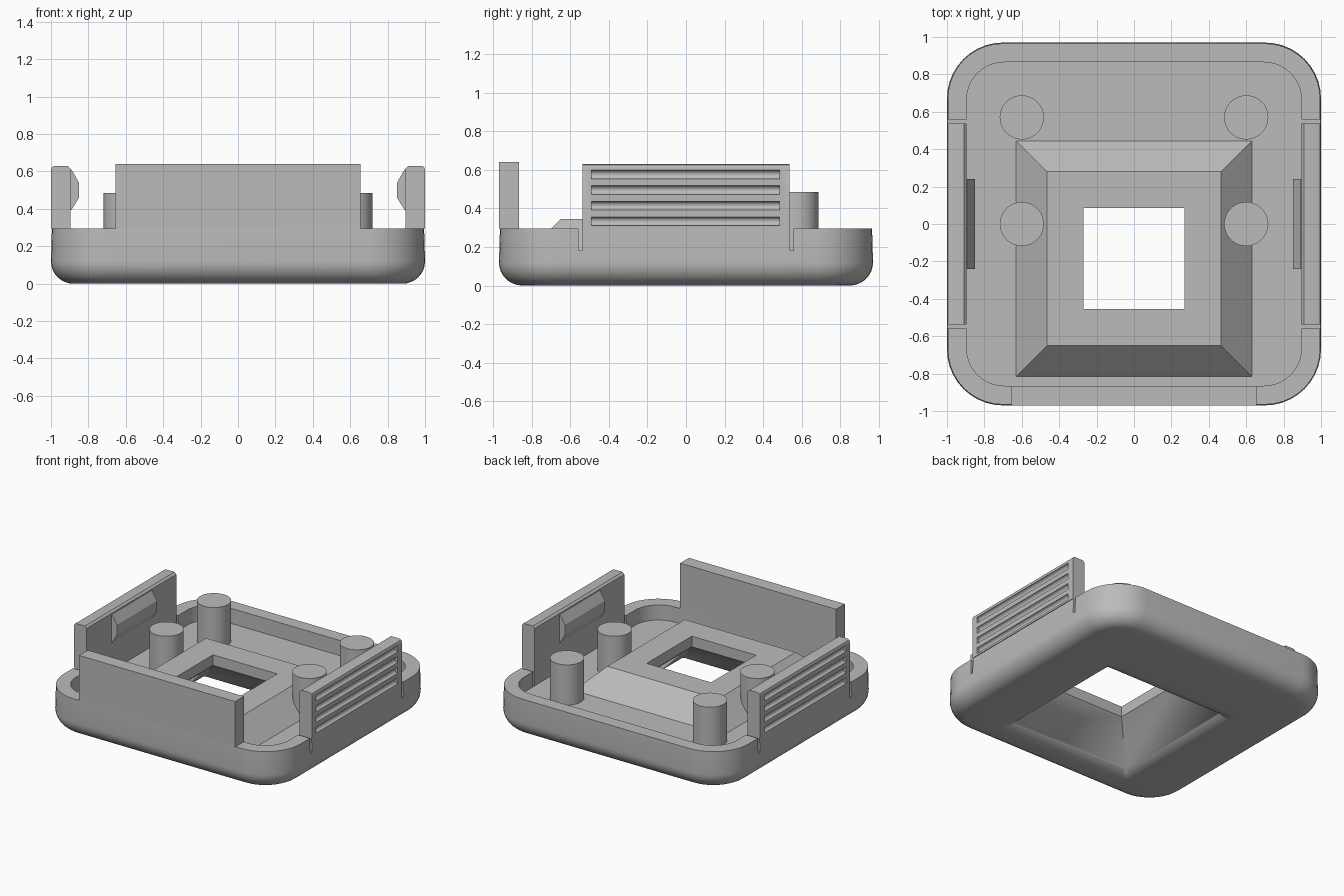
import bpy, bmesh, math
from mathutils import Matrix

cube = bpy.data.objects.get("Cube")
if cube:
    bpy.data.objects.remove(cube, do_unlink=True)

grey = bpy.data.materials.new("mid_grey")
grey.use_nodes = True
COLOUR = (0.5, 0.5, 0.5, 1)
grey.diffuse_color = COLOUR
grey.node_tree.nodes["Principled BSDF"].inputs["Base Color"].default_value = COLOUR

RIM, FLOOR, HOLE_Y = 0.295, 0.18, -0.185


def make_object(name, bm):
    bmesh.ops.recalc_face_normals(bm, faces=bm.faces)
    mesh = bpy.data.meshes.new(name)
    bm.to_mesh(mesh)
    bm.free()
    mesh.materials.append(grey)
    obj = bpy.data.objects.new(name, mesh)
    bpy.context.collection.objects.link(obj)
    return obj


def activate(obj):
    bpy.ops.object.select_all(action='DESELECT')
    obj.select_set(True)
    bpy.context.view_layer.objects.active = obj


def smooth(obj):
    activate(obj)
    bpy.ops.object.shade_smooth_by_angle(angle=math.radians(30))


def cut(obj, cutter):
    activate(obj)
    mod = obj.modifiers.new("cut", 'BOOLEAN')
    mod.operation, mod.solver, mod.object = 'DIFFERENCE', 'EXACT', cutter
    bpy.ops.object.modifier_apply(modifier=mod.name)
    bpy.data.objects.remove(cutter, do_unlink=True)


def add_box(bm, x, y, z):
    """Box between (low, high) pairs on each axis."""
    size = Matrix.Diagonal((x[1] - x[0], y[1] - y[0], z[1] - z[0], 1))
    centre = Matrix.Translation((sum(x) / 2, sum(y) / 2, sum(z) / 2))
    bmesh.ops.create_cube(bm, size=1, matrix=centre @ size)


def add_rod(bm, radius, length, matrix, sides):
    bmesh.ops.create_cone(bm, cap_ends=True, segments=sides, radius1=radius,
                          radius2=radius, depth=length, matrix=matrix)


def prism(name, profile, half_length):
    """Extrude an x-z profile along y."""
    bm = bmesh.new()
    face = bm.faces.new([bm.verts.new((x, -half_length, z)) for x, z in profile])
    new = bmesh.ops.extrude_face_region(bm, geom=[face])["geom"]
    bmesh.ops.translate(bm, vec=(0, 2 * half_length, 0),
                        verts=[v for v in new if isinstance(v, bmesh.types.BMVert)])
    return make_object(name, bm)


def ring(bm, hx, hy, radius, z, cy=0, steps=10):
    """Rounded rectangle of vertices; radius 0 gives square corners."""
    verts = []
    for i, (sx, sy) in enumerate(((1, 1), (-1, 1), (-1, -1), (1, -1))):
        for k in range(steps + 1):
            a = (i + k / steps) * math.pi / 2
            verts.append(bm.verts.new((sx * (hx - radius) + radius * math.cos(a),
                                       cy + sy * (hy - radius) + radius * math.sin(a), z)))
    return verts


# Tray: one closed loft over the outer wall, rim, floor, raised frame and funnel
bm = bmesh.new()
rings = []
FILLET, STEPS = 0.12, 8
for k in range(STEPS + 1):
    a = k / STEPS * math.pi / 2
    inset = FILLET * (1 - math.sin(a))
    rings.append(ring(bm, 1 - inset, 0.97 - inset, 0.3 - inset, FILLET * (1 - math.cos(a))))
rings += [ring(bm, 0.995, 0.965, 0.295, RIM),
          ring(bm, 0.895, 0.865, 0.2, RIM),
          ring(bm, 0.895, 0.865, 0.2, FLOOR)]
for half, z in ((0.63, FLOOR), (0.465, 0.345), (0.27, 0.345), (0.27, 0.265)):
    rings.append(ring(bm, half, half, 0, z, HOLE_Y))
# Rounded lip where the 45 degree funnel meets the underside
LIP = 0.14
for k in range(STEPS + 1):
    a = math.radians(45) * (1 - k / STEPS)
    half = 0.595 - LIP * math.sin(a)
    rings.append(ring(bm, half, half, 0.08 * k / STEPS, LIP * (1 - math.cos(a)), HOLE_Y))
for lower, upper in zip(rings, rings[1:] + rings[:1]):
    for i in range(len(lower)):
        j = (i + 1) % len(lower)
        bm.faces.new((lower[i], lower[j], upper[j], upper[i]))
bmesh.ops.remove_doubles(bm, verts=bm.verts, dist=0.0001)
tray = make_object("tray", bm)

# Relief slots beside each side clip
bm = bmesh.new()
for sx in (-1, 1):
    for sy in (-1, 1):
        add_box(bm, sorted((sx * 0.88, sx * 1.05)), sorted((sy * 0.538, sy * 0.558)),
                (FLOOR + 0.001, 0.7))
cut(tray, make_object("slot_cutter", bm))
smooth(tray)

# Tall front panel
bm = bmesh.new()
add_box(bm, (-0.655, 0.655), (-0.97, -0.865), (RIM, 0.64))
make_object("front_panel", bm)

# Side clips with grip grooves outside and a snap ridge inside
for side, s in (("left", 1), ("right", -1)):
    outline = [(0.895, RIM), (1, RIM), (1, 0.61), (0.994, 0.624), (0.98, 0.63),
               (0.91, 0.63), (0.895, 0.615)]
    clip = prism(side + "_clip", [(s * x, z) for x, z in outline], 0.538)
    bm = bmesh.new()
    for i in range(4):
        place = Matrix.Translation((s * 1.002, -0.003, 0.333 + i * 0.081))
        add_rod(bm, 0.023, 0.975, place @ Matrix.Rotation(math.pi / 2, 4, 'X'), 20)
    cut(clip, make_object("groove_cutter", bm))
    smooth(clip)
    ridge = [(0.9, 0.61), (0.89, 0.61), (0.85, 0.54), (0.85, 0.46), (0.89, 0.395), (0.9, 0.395)]
    prism(side + "_snap_ridge", [(s * x, z) for x, z in ridge], 0.24)

# Four support posts
TOP, BASE = 0.485, FLOOR - 0.02
for side, x in (("left", 0.6), ("right", -0.6)):
    for row, y in (("back", 0.57), ("middle", 0)):
        bm = bmesh.new()
        add_rod(bm, 0.118, TOP - BASE, Matrix.Translation((x, y, (TOP + BASE) / 2)), 48)
        smooth(make_object(f"{row}_{side}_post", bm))
